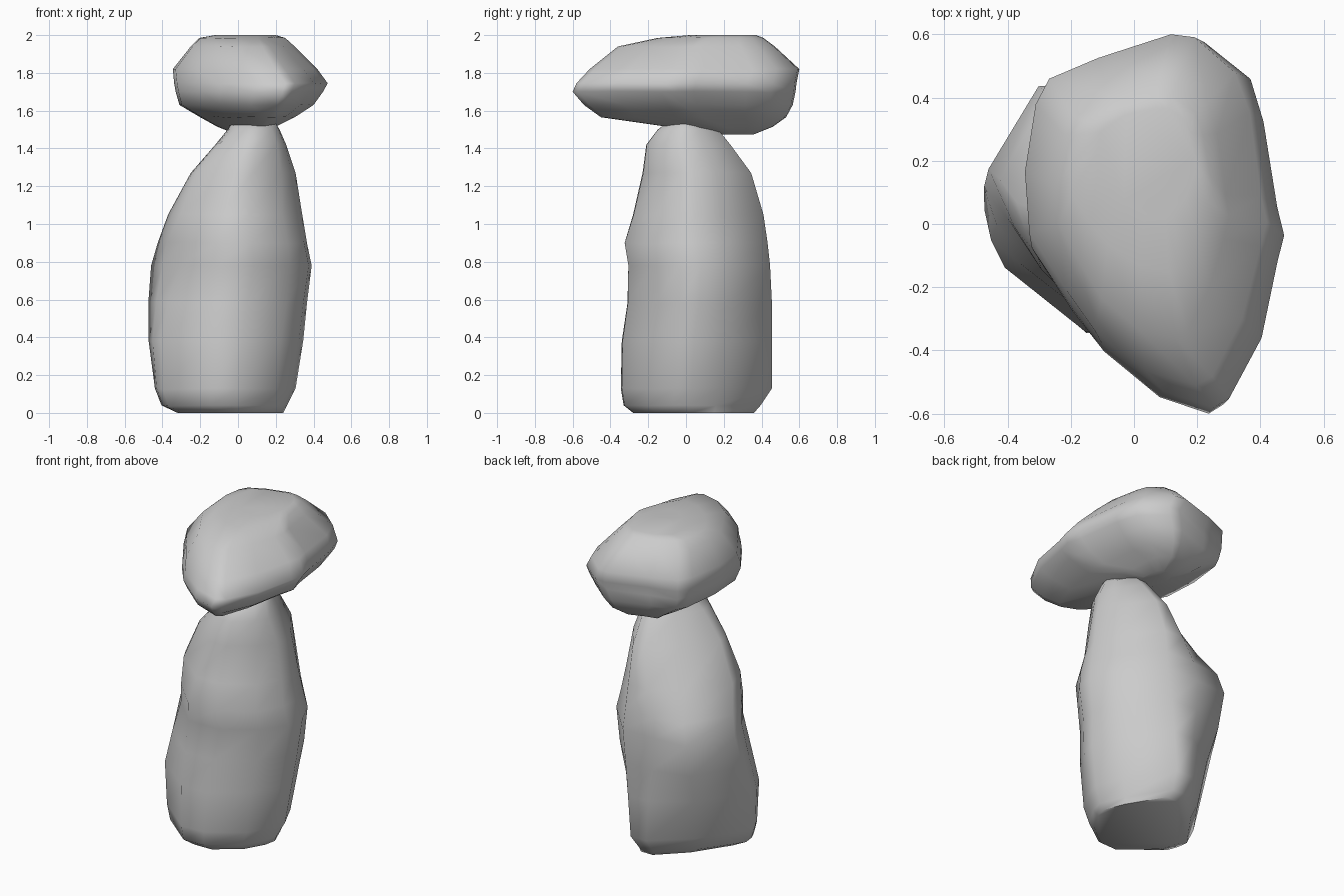
import bpy, bmesh, random

random.seed(4)


def unit(outline):
    """Scale an outline into the 0..1 square."""
    xs, ys = zip(*outline)
    return [((x - min(xs)) / (max(xs) - min(xs)),
             (y - min(ys)) / (max(ys) - min(ys))) for x, y in outline]


def stone(name, outline_a, outline_b, rings, jitter):
    """Loft through rings of (z, xmin, xmax, ymin, ymax, blend a to b)."""
    ua, ub = unit(outline_a), unit(outline_b)
    bm = bmesh.new()
    loops = []
    for k, (z, x0, x1, y0, y1, t) in enumerate(rings):
        inner = 0 < k < len(rings) - 1
        section = unit([(a[0] * (1 - t) + b[0] * t, a[1] * (1 - t) + b[1] * t)
                        for a, b in zip(ua, ub)])
        loop = []
        for u, v in section:
            j = jitter if inner and min(u, 1 - u, v, 1 - v) > 0.03 else 0
            dx, dy, dz = (random.uniform(-j, j) for _ in range(3))
            loop.append(bm.verts.new((x0 + u * (x1 - x0) + dx,
                                      y0 + v * (y1 - y0) + dy, z + dz)))
        loops.append(loop)
    n = len(ua)
    for a, b in zip(loops, loops[1:]):
        for i in range(n):
            bm.faces.new((a[i], a[(i + 1) % n], b[(i + 1) % n], b[i]))
    bm.faces.new(loops[0][::-1])
    bm.faces.new(loops[-1])
    bmesh.ops.recalc_face_normals(bm, faces=bm.faces)
    mesh = bpy.data.meshes.new(name)
    bm.to_mesh(mesh)
    bm.free()
    ob = bpy.data.objects.new(name, mesh)
    bpy.context.collection.objects.link(ob)
    bpy.ops.object.select_all(action='DESELECT')
    ob.select_set(True)
    bpy.context.view_layer.objects.active = ob
    bpy.ops.object.shade_smooth_by_angle(angle=1.2)
    return ob


# Upright stone: back-left corner swells at mid height, trimmed above and below
middle = [(-.475, .17), (-.42, 0), (-.33, -.14), (-.15, -.335), (.06, -.335),
          (.25, -.2), (.345, -.05), (.36, .07), (.3, .22), (.1, .455),
          (-.12, .455), (-.32, .445)]
trimmed = [(-.475, 0), (-.465, -.07), (-.43, -.14), (-.15, -.345), (.02, -.34),
           (.24, -.2), (.335, -.06), (.36, .03), (.285, .19), (.09, .455),
           (-.03, .455), (-.26, .27)]
stone("standing_stone", middle, trimmed,
      [(0, -.32, .24, -.28, .36, 1),
       (.04, -.405, .26, -.33, .395, 1),
       (.13, -.44, .305, -.345, .455, 1),
       (.38, -.473, .345, -.34, .455, .75),
       (.58, -.475, .365, -.31, .455, .4),
       (.78, -.46, .39, -.305, .445, 0),
       (.9, -.425, .365, -.325, .432, .1),
       (1.05, -.37, .34, -.28, .41, .65),
       (1.27, -.25, .305, -.23, .345, 1),
       (1.42, -.12, .255, -.21, .235, .8),
       (1.5, -.055, .22, -.15, .17, .5),
       (1.55, -.03, .19, -.08, .08, .3)], .006)

# Balanced boulder: plan pointing forward, fuller corners toward the top
plan = [(-.345, .16), (-.31, .4), (-.27, .475), (-.1, .52), (.15, .6),
        (.22, .59), (.37, .47), (.41, .33), (.45, .05), (.475, -.04),
        (.45, -.12), (.4, -.37), (.3, -.57), (.25, -.6), (.09, -.55),
        (-.1, -.4), (-.2, -.27), (-.33, -.08)]
crown = [(-.345, .1), (-.31, .33), (-.26, .42), (-.1, .52), (.15, .6),
         (.24, .59), (.37, .47), (.42, .33), (.46, .05), (.475, -.04),
         (.45, -.14), (.38, -.37), (.28, -.57), (.22, -.6), (.05, -.56),
         (-.12, -.42), (-.22, -.27), (-.33, -.08)]
stone("balanced_boulder", plan, crown,
      [(1.475, -.01, .12, .12, .36, 0),
       (1.515, -.11, .2, -.1, .46, 0),
       (1.565, -.2, .3, -.45, .53, 0),
       (1.63, -.31, .4, -.54, .565, 0),
       (1.7, -.33, .45, -.6, .58, 0),
       (1.745, -.338, .475, -.58, .585, 0),
       (1.82, -.345, .42, -.51, .6, .5),
       (1.94, -.25, .3, -.36, .47, 1),
       (1.985, -.205, .25, -.15, .41, 1),
       (2.0, -.12, .2, .02, .37, 1)], .004)
